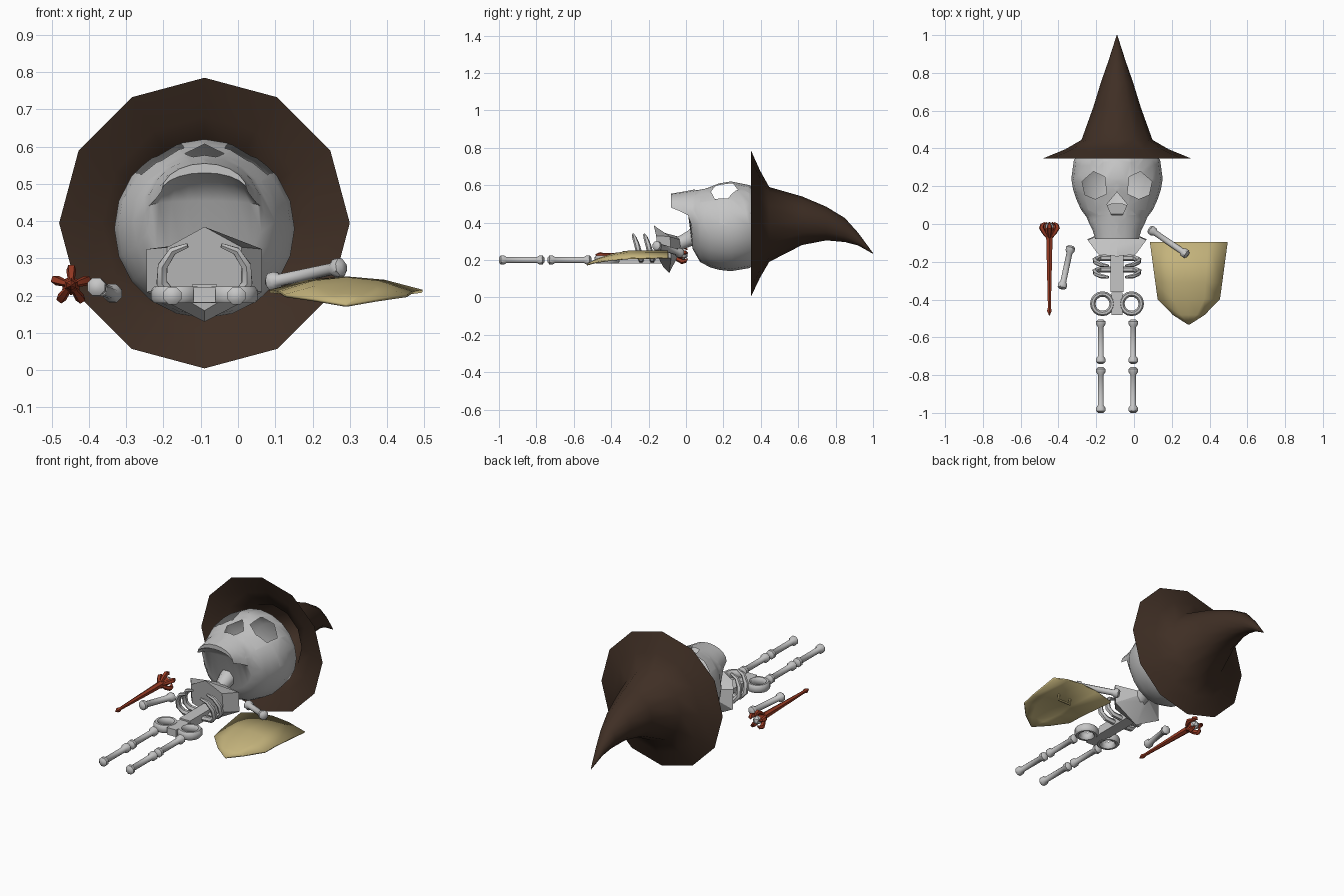
import bpy, bmesh, math
from mathutils import Vector

cube = bpy.data.objects.get("Cube")
if cube:
    bpy.data.objects.remove(cube, do_unlink=True)

CX = -0.09  # centre line of the skeleton


def material(name, rgb):
    m = bpy.data.materials.new(name)
    m.use_nodes = True
    m.diffuse_color = (*rgb, 1)
    m.node_tree.nodes["Principled BSDF"].inputs["Base Color"].default_value = (*rgb, 1)
    m.node_tree.nodes["Principled BSDF"].inputs["Roughness"].default_value = 0.8
    return m


BONE = material("bone_grey", (0.56, 0.56, 0.56))
BROWN = material("hat_brown", (0.05, 0.028, 0.018))
KHAKI = material("shield_khaki", (0.55, 0.45, 0.2))
RED = material("wand_red", (0.33, 0.045, 0.018))


def finish(name, bm, mat, angle=45):
    bmesh.ops.recalc_face_normals(bm, faces=bm.faces)
    me = bpy.data.meshes.new(name)
    bm.to_mesh(me)
    bm.free()
    me.materials.append(mat)
    me.shade_smooth()
    me.set_sharp_from_angle(angle=math.radians(angle))
    ob = bpy.data.objects.new(name, me)
    bpy.context.scene.collection.objects.link(ob)
    return ob


def loft(name, rings, mat, start=True, end=True, angle=45, closed=True):
    """Skin a list of equally long point rings."""
    bm = bmesh.new()
    vs = [[bm.verts.new(p) for p in ring] for ring in rings]
    n = len(rings[0])
    for a, b in zip(vs, vs[1:]):
        for i in range(n if closed else n - 1):
            j = (i + 1) % n
            bm.faces.new((a[i], a[j], b[j], b[i]))
    if start:
        bm.faces.new(vs[0])
    if end:
        bm.faces.new(vs[-1])
    return finish(name, bm, mat, angle)


def tube(name, pts, radii, mat=BONE, ref=(0, 0, 1), sides=8):
    """Round tube of changing radius along a path."""
    pts, ref, rings = [Vector(p) for p in pts], Vector(ref), []
    for i, (p, r) in enumerate(zip(pts, radii)):
        t = (pts[min(i + 1, len(pts) - 1)] - pts[max(i - 1, 0)]).normalized()
        u = t.cross(ref).normalized()
        v = t.cross(u)
        angles = [math.tau * (k + 0.5) / sides for k in range(sides)]
        rings.append([p + r * (u * math.cos(a) + v * math.sin(a)) for a in angles])
    return loft(name, rings, mat)


def bone(name, p, q):
    """Straight bone with a knob at each end."""
    p, q = Vector(p), Vector(q)
    d = (q - p).normalized()
    steps = [(0, .014), (.01, .026), (.028, .026), (.04, .017)]
    pts = [p + d * s for s, r in steps] + [q - d * s for s, r in reversed(steps)]
    radii = [r for s, r in steps]
    tube(name, pts, radii + radii[::-1])


def box(name, lo, hi, mat):
    rings = [[(x, y, z) for x, z in ((lo[0], lo[2]), (hi[0], lo[2]), (hi[0], hi[2]), (lo[0], hi[2]))]
             for y in (lo[1], hi[1])]
    return loft(name, rings, mat, angle=30)


# Skull: y, top, side height, bottom, half width; the jaw rings are crescents
SKULL = [(-.08, .555, .48, .53, .115), (-.03, .563, .46, .505, .13), (.01, .57, .44, .455, .15),
         (.035, .575, .42, .26, .16), (.075, .582, .4, .19, .19), (.13, .596, .39, .16, .215),
         (.18, .61, .385, .147, .232), (.24, .62, .38, .14, .242), (.34, .6, .38, .157, .228),
         (.4, .55, .38, .21, .17), (.44, .48, .38, .28, .1)]
rings = []
for y, top, side, bottom, hw in SKULL:
    ring = []
    for k in range(20):
        a = math.tau * k / 20
        s = math.sin(a)
        ring.append((CX + hw * math.cos(a), y, side + (top - side if s > 0 else side - bottom) * s))
    rings.append(ring)
skull = loft("skull", rings, BONE)

# Open sockets for eyes and nose, counter-clockwise outlines
EYE = [(.055, .16), (.115, .132), (.17, .155), (.185, .225), (.125, .278), (.065, .25)]
NOSE = [(-.03, .048), (.03, .048), (.053, .105), (0, .17), (-.053, .105)]
bm = bmesh.new()
bm.from_mesh(skull.data)
for outline in (EYE, [(-x, y) for x, y in reversed(EYE)], NOSE):
    edges = []
    for a, b in zip(outline, outline[1:] + outline[:1]):
        p = Vector((CX + a[0], a[1], 0))
        edges.append((p, Vector((b[1] - a[1], a[0] - b[0], 0)).normalized()))
    for p, n in edges:
        faces = [f for f in bm.faces if f.normal.z > .15 and f.calc_center_median().z > .42
                 and any(abs(v.co.x - p.x) < .2 and abs(v.co.y - p.y) < .2 for v in f.verts)]
        geom = faces + list({e for f in faces for e in f.edges}) + list({v for f in faces for v in f.verts})
        bmesh.ops.bisect_plane(bm, geom=geom, plane_co=p, plane_no=n)
    bm.normal_update()
    hole = [f for f in bm.faces if f.normal.z > .1
            and all((f.calc_center_median() - p).dot(n) < 0 for p, n in edges)]
    bmesh.ops.delete(bm, geom=hole, context='FACES')
bm.to_mesh(skull.data)
bm.free()

# Bent pointed hat: y, centre height, half width, half height
HAT = [(.348, .395, .39, .39), (.395, .392, .275, .288), (.445, .39, .188, .2), (.62, .41, .125, .13),
       (.75, .395, .085, .09), (.85, .36, .05, .064), (.92, .312, .027, .034), (1, .235, .002, .002)]
loft("hat", [[(CX + rx * math.sin(math.tau * k / 12), y, z + rz * math.cos(math.tau * k / 12))
              for k in range(12)] for y, z, rx, rz in HAT], BROWN, start=False, angle=50)


# Shoulder girdle, a flared six-sided collar
def hexagon(hw, top, upper, lower, bottom):
    half = [(hw, *upper), (hw, *lower)]
    return ([(CX, *top)] + [(CX + x, y, z) for x, y, z in half] + [(CX, *bottom)]
            + [(CX - x, y, z) for x, y, z in reversed(half)])


loft("shoulder_girdle", [
    hexagon(.1, (-.172, .385), (-.16, .33), (-.15, .22), (-.12, .16)),
    hexagon(.155, (-.115, .345), (-.085, .325), (-.08, .21), (-.09, .13)),
    hexagon(.04, (-.04, .325), (-.035, .31), (-.03, .275), (-.025, .255))], BONE, angle=25)
tube("neck", [(CX, -.08, .27), (CX, -.02, .295), (CX, .03, .32), (CX, .08, .34)], [.05, .04, .045, .08])

# Spine, ribs and pelvis
box("spine", (CX - .034, -.36, .18), (CX + .034, -.1, .23), BONE)
for side, sx in (("left", 1), ("right", -1)):
    for row, y in (("upper", -.18), ("lower", -.24)):
        path = [(.02, 0, .2), (.09, 0, .205), (.115, -.01, .235), (.112, -.022, .28),
                (.085, -.036, .32), (.045, -.042, .335)]
        tube(f"{row}_rib_{side}", [(CX + sx * x, y + dy, z) for x, dy, z in path],
             [.016, .016, .016, .015, .012, .007], ref=(0, 1, 0), sides=6)
    # Rounded hip ring
    rings = []
    for k in range(16):
        a = math.tau * k / 16
        rings.append([(CX + sx * .077 + r * math.cos(a), -.422 + r * math.sin(a), z) for r, z in
                      ((.037, .19), (.046, .18), (.058, .18), (.066, .19), (.066, .215),
                       (.058, .225), (.046, .225), (.037, .215))])
    loft(f"hip_ring_{side}", rings + rings[:1], BONE, start=False, end=False)
    x = CX + sx * .086
    bone(f"thigh_{side}", (x, -.505, .2), (x, -.74, .2))
    bone(f"shin_{side}", (x, -.757, .2), (x, -1, .2))
box("pelvis_bridge", (CX - .03, -.482, .182), (CX + .03, -.362, .223), BONE)

# Arms
bone("arm_left", (.08, -.025, .235), (.285, -.165, .278))
bone("arm_right", (-.333, -.115, .205), (-.383, -.345, .225))

# Wand with a clawed head holding a gem
WX, WZ = -.448, .228
tube("wand_shaft", [(WX, y, WZ) for y in (-.485, -.46, -.44, -.3, -.12, -.05, -.02)],
     [.002, .014, .009, .013, .018, .02, .026], RED, sides=6)
for k in range(5):
    a = math.tau * k / 5 + .3
    c, s = math.cos(a), math.sin(a)
    path = [(.012, -.07), (.03, -.045), (.044, -.02), (.04, -.004), (.026, .008)]
    tube(f"wand_claw_{k + 1}", [(WX + r * c, y, WZ + r * s) for r, y in path],
         [.008, .012, .014, .011, .003], RED, ref=(-s, 0, c), sides=5)
bm = bmesh.new()
bmesh.ops.create_icosphere(bm, subdivisions=1, radius=.027)
bmesh.ops.translate(bm, verts=bm.verts, vec=(WX, -.015, WZ))
finish("wand_gem", bm, BONE, 20)

# Curved shield: y, half width, edge height, bulge
SHIELD = [(-.095, .205, .212, .036), (-.31, .176, .208, .038), (-.397, .164, .2, .03),
          (-.48, .083, .188, .014), (-.53, .004, .174, 0)]
shield = loft("shield", [[(.29 + hw * u, y, z + h * (1 - u * u)) for u in (-1, -.5, 0, .5, 1)]
                         for y, hw, z, h in SHIELD], KHAKI, start=False, end=False, closed=False)
thick = shield.modifiers.new("thickness", 'SOLIDIFY')
thick.thickness = .008
thick.offset = 0
tube("shield_handle", [(.25, -.25, .238), (.25, -.25, .205), (.33, -.25, .205), (.33, -.25, .238)],
     [.007] * 4, KHAKI, ref=(0, 1, 0), sides=6)
